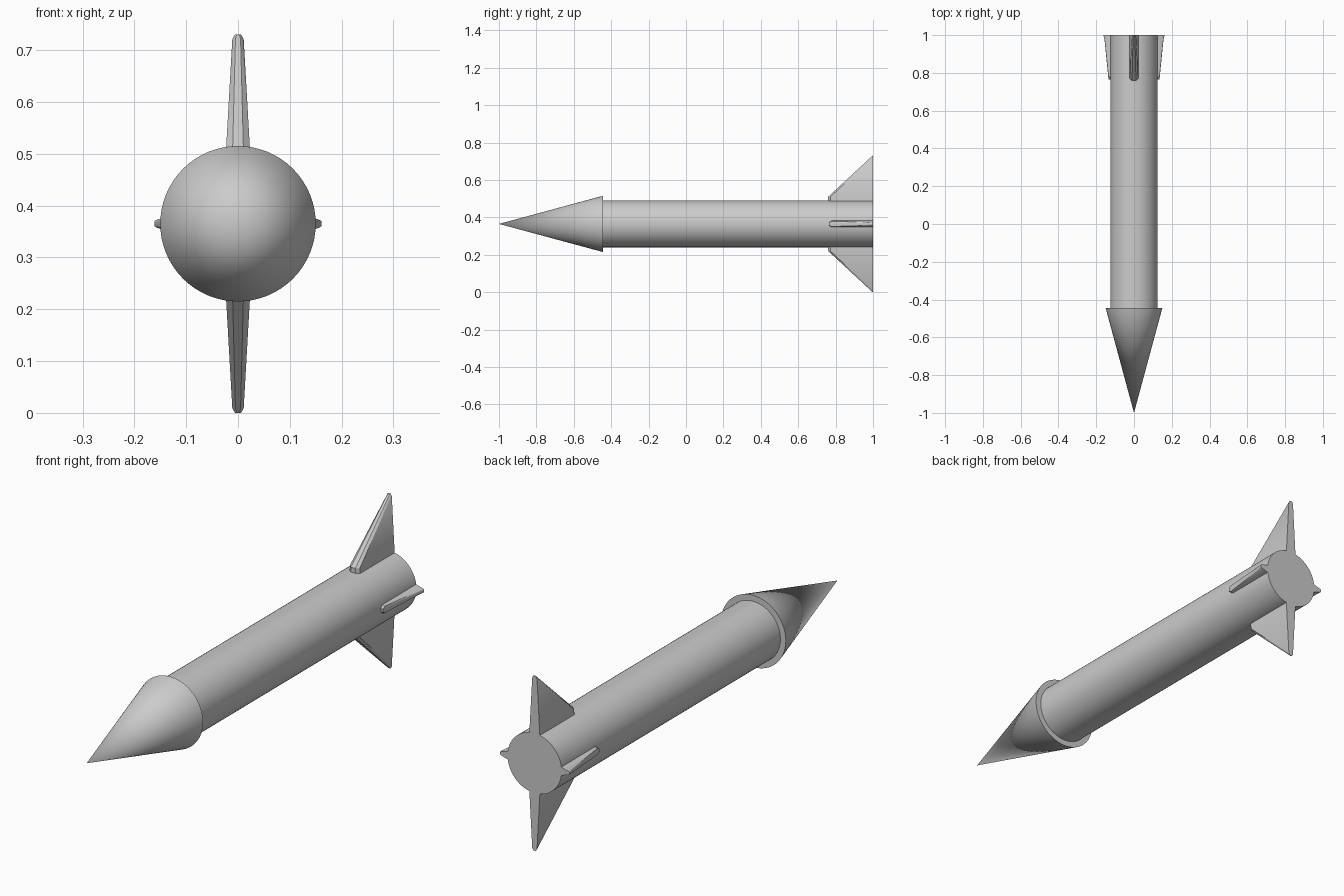
import bpy, bmesh
from math import pi
from mathutils import Matrix, Vector

if "Cube" in bpy.data.objects:
    bpy.data.objects.remove(bpy.data.objects["Cube"])

AXIS_Z = 0.365


def finish(bm, name):
    bmesh.ops.recalc_face_normals(bm, faces=bm.faces)
    mesh = bpy.data.meshes.new(name)
    bm.to_mesh(mesh)
    bm.free()
    ob = bpy.data.objects.new(name, mesh)
    bpy.context.collection.objects.link(ob)
    bpy.ops.object.select_all(action='DESELECT')
    ob.select_set(True)
    bpy.context.view_layer.objects.active = ob
    bpy.ops.object.shade_smooth_by_angle(angle=0.6)
    return ob


def tapered(name, y0, y1, r0, r1):
    """Round part running along y from y0 (radius r0) to y1 (radius r1)."""
    bm = bmesh.new()
    place = Matrix.Translation((0, (y0 + y1) / 2, AXIS_Z)) @ Matrix.Rotation(-pi / 2, 4, 'X')
    bmesh.ops.create_cone(bm, cap_ends=True, segments=64, radius1=r0, radius2=r1,
                          depth=y1 - y0, matrix=place)
    return finish(bm, name)


def fin(name, levels, angle):
    """Loft a blade outward through (radius, front y, half thickness) levels."""
    bm = bmesh.new()
    turn = Matrix.Translation((0, 0, AXIS_Z)) @ Matrix.Rotation(angle, 4, 'Y')
    rings = []
    for r, yf, h in levels:
        yc = min(yf + 0.012, 0.999)
        section = [(-0.45 * h, yf), (-h, yc), (-h, 1), (h, 1), (h, yc), (0.45 * h, yf)]
        rings.append([bm.verts.new(turn @ Vector((x, y, r))) for x, y in section])
    for a, b in zip(rings, rings[1:]):
        for i in range(6):
            j = (i + 1) % 6
            bm.faces.new((a[i], a[j], b[j], b[i]))
    bm.faces.new(rings[0])
    bm.faces.new(rings[-1])
    return finish(bm, name)


# Body tube and overhanging nose cone
tapered("body_tube", -0.45, 1.0, 0.125, 0.125)
tapered("nose_cone", -1.0, -0.445, 0.0, 0.15)

# Tall upper and lower fins, short ridges at the sides
tall = [(0.10, 0.76, 0.0255), (0.145, 0.76, 0.023), (0.356, 0.988, 0.011), (0.365, 0.997, 0.006)]
short = [(0.10, 0.765, 0.024), (0.135, 0.765, 0.014), (0.156, 0.975, 0.008), (0.161, 0.995, 0.005)]
for name, levels, angle in (("top_fin", tall, 0), ("bottom_fin", tall, pi),
                            ("right_fin", short, pi / 2), ("left_fin", short, -pi / 2)):
    fin(name, levels, angle)
